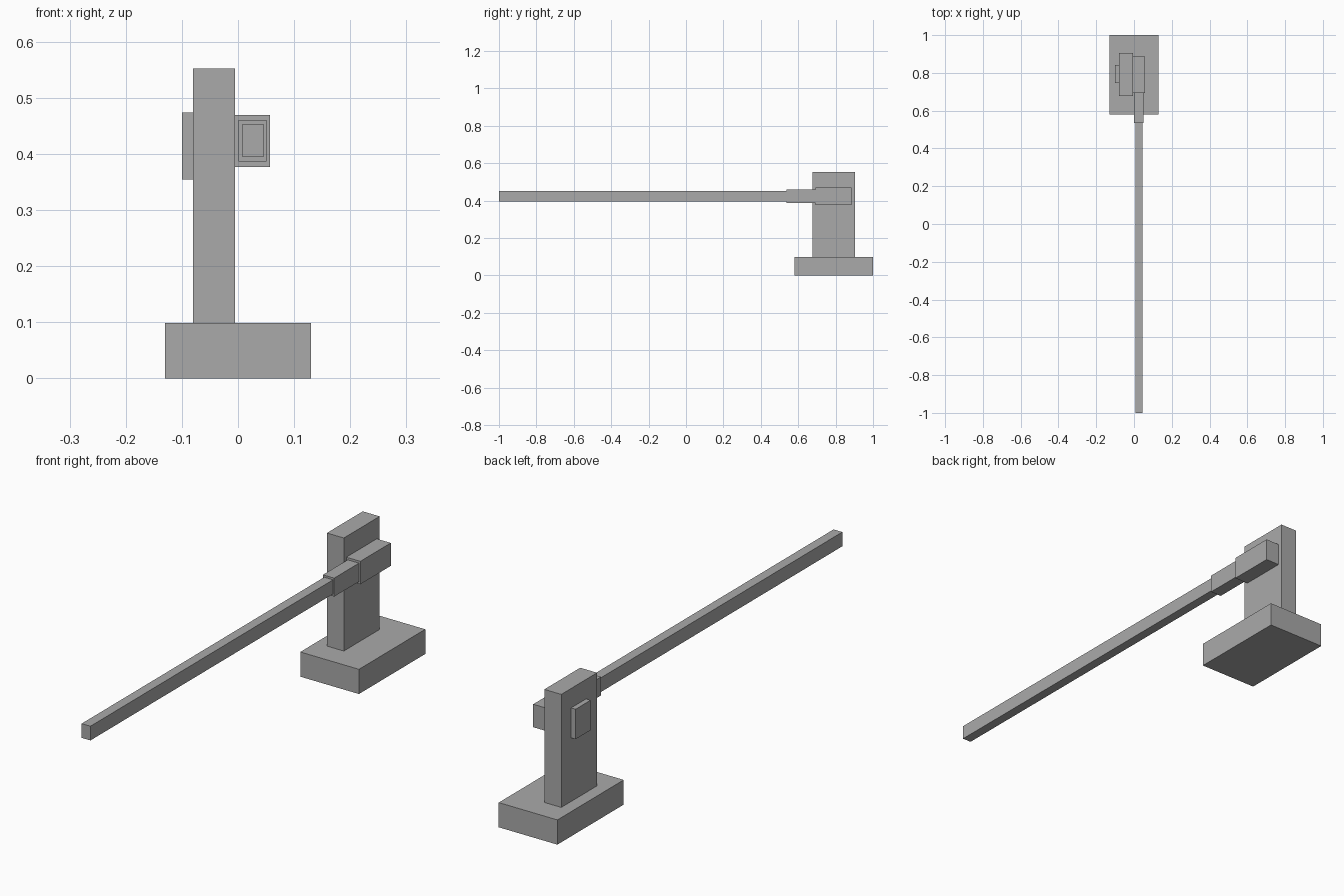
import bpy
from mathutils import Vector

# Remove the default cube
cube = bpy.data.objects.get("Cube")
if cube:
    bpy.data.objects.remove(cube, do_unlink=True)

# Single flat colour
GREY = (0.4, 0.4, 0.4, 1.0)
grey = bpy.data.materials.new("plain_grey")
grey.use_nodes = True
grey.diffuse_color = GREY
grey.node_tree.nodes["Principled BSDF"].inputs["Base Color"].default_value = GREY


def box(name, low, high):
    """Add a flat-sided box spanning two opposite corners."""
    low, high = Vector(low), Vector(high)
    bpy.ops.mesh.primitive_cube_add(size=1, location=(low + high) / 2)
    obj = bpy.context.object
    obj.name = name
    obj.scale = high - low
    bpy.ops.object.transform_apply(location=False, rotation=False, scale=True)
    obj.data.materials.append(grey)
    return obj


# Foundation and upright post
box("base", (-0.13, 0.58, 0), (0.13, 1.0, 0.099))
box("post", (-0.08, 0.677, 0.099), (-0.005, 0.904, 0.552))

# Control panel on the right side of the post
box("side_panel", (-0.10, 0.747, 0.354), (-0.08, 0.842, 0.474))

# Pivot housing, sleeve and long barrier arm on the left side
box("pivot_housing", (-0.005, 0.693, 0.377), (0.057, 0.886, 0.469))
box("arm_sleeve", (0.001, 0.536, 0.386), (0.051, 0.693, 0.46))
box("barrier_arm", (0.007, -1.0, 0.395), (0.046, 0.536, 0.452))
